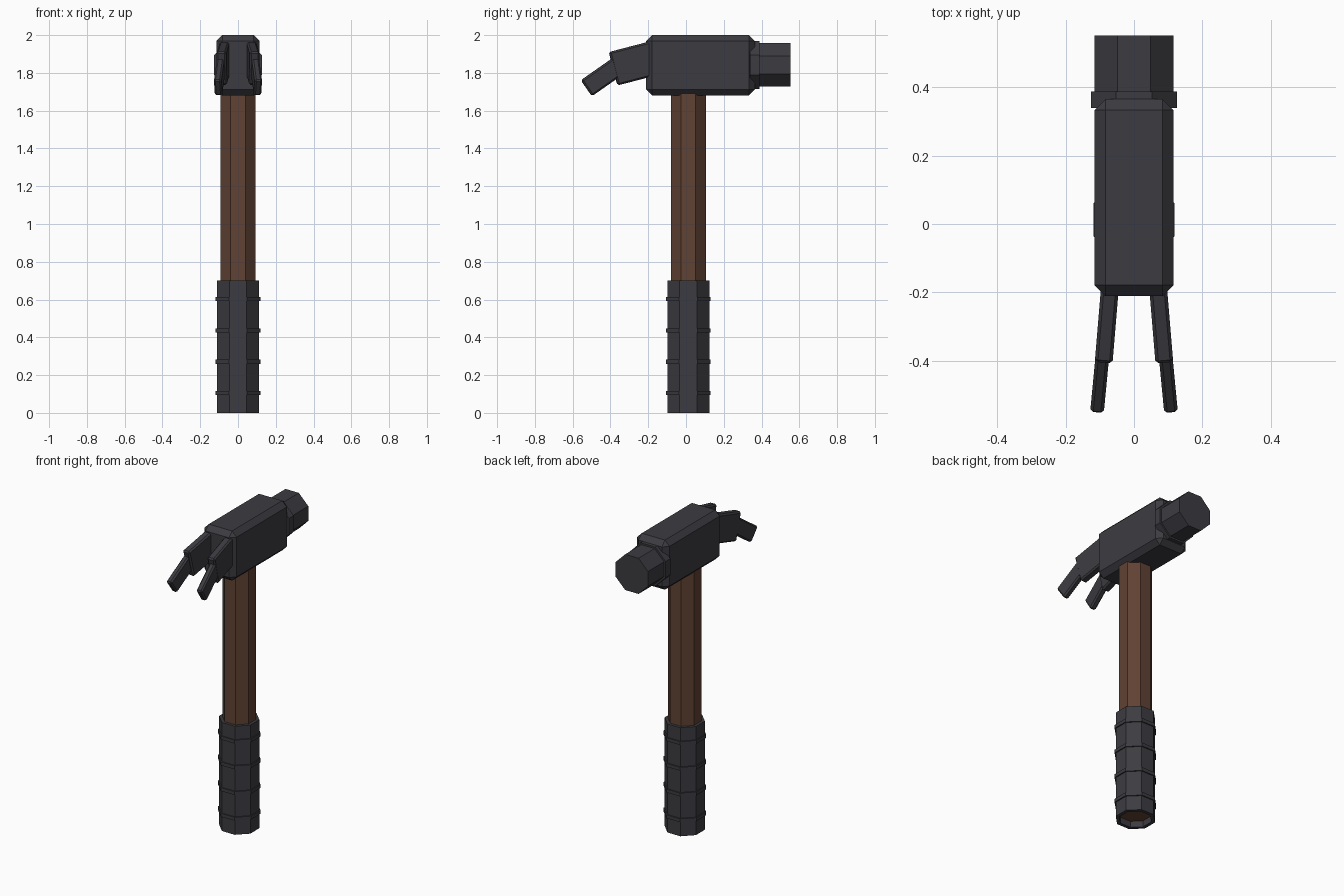
import bpy, bmesh, math
from mathutils import Vector, Matrix

if "Cube" in bpy.data.objects:
    bpy.data.objects.remove(bpy.data.objects["Cube"], do_unlink=True)


def material(name, rgb):
    m = bpy.data.materials.new(name)
    m.use_nodes = True
    m.diffuse_color = (*rgb, 1)
    bsdf = m.node_tree.nodes["Principled BSDF"]
    bsdf.inputs["Base Color"].default_value = (*rgb, 1)
    bsdf.inputs["Roughness"].default_value = 0.8
    return m


DARK = material("dark grey", (0.045, 0.044, 0.053))
WOOD = material("brown wood", (0.117, 0.054, 0.033))


def finish(bm, name, mat, matrix=None, bevel=0):
    bmesh.ops.recalc_face_normals(bm, faces=bm.faces)
    mesh = bpy.data.meshes.new(name)
    bm.to_mesh(mesh)
    bm.free()
    mesh.materials.append(mat)
    ob = bpy.data.objects.new(name, mesh)
    bpy.context.collection.objects.link(ob)
    if matrix:
        ob.matrix_world = matrix
    if bevel:
        mod = ob.modifiers.new("chamfer", "BEVEL")
        mod.width = bevel
        mod.segments = 1
    return ob


def octagon(name, mat, profile, matrix, tube=False):
    """Loft flat-sided octagon rings given as (half width, height)."""
    bm = bmesh.new()
    rings = []
    for r, z in profile:
        rc = r / math.cos(math.pi / 8)
        angles = [(i + 0.5) * math.pi / 4 for i in range(8)]
        rings.append([bm.verts.new((rc * math.cos(a), rc * math.sin(a), z)) for a in angles])
    pairs = list(zip(rings, rings[1:]))
    if tube:
        pairs.append((rings[-1], rings[0]))
    else:
        bm.faces.new(rings[0])
        bm.faces.new(rings[-1])
    for a, b in pairs:
        for i in range(8):
            j = (i + 1) % 8
            bm.faces.new((a[i], a[j], b[j], b[i]))
    return finish(bm, name, mat, matrix)


def box(name, mat, size, matrix, bevel):
    bm = bmesh.new()
    bmesh.ops.create_cube(bm, size=1)
    bmesh.ops.scale(bm, vec=size, verts=bm.verts)
    return finish(bm, name, mat, matrix, bevel)


# Shaft, with its lower end recessed inside the open grip
shaft_axis = Matrix.Translation((0, 0.0125, 0))
octagon("handle", WOOD, [(0.093, 0.04), (0.093, 1.75)], shaft_axis)
octagon("grip", DARK, [(0.111, 0), (0.111, 0.7), (0.09, 0.7), (0.09, 0)], shaft_axis, tube=True)
for n in range(4):
    z = 0.105 + n * 0.166
    octagon(f"grip_band_{n + 1}", DARK,
            [(0.118, z - 0.011), (0.118, z + 0.011), (0.1, z + 0.011), (0.1, z - 0.011)],
            shaft_axis, tube=True)

# Chamfered head block
box("head", DARK, (0.23, 0.576, 0.32), Matrix.Translation((0, 0.077, 1.84)), 0.032)

# Collar and striking face, lying along y
head_axis = Matrix.Translation((0, 0, 1.842)) @ Matrix.Rotation(-math.pi / 2, 4, "X")
octagon("collar", DARK, [(0.126, 0.34), (0.126, 0.388)], head_axis)
octagon("striking_face", DARK, [(0.115, 0.37), (0.115, 0.552)], head_axis)


# Two splayed claws, each of two bent segments
def claw_segment(name, start, end, width, depth):
    start, end = Vector(start), Vector(end)
    along = (end - start).normalized()
    side = along.cross(Vector((0, 0, 1))).normalized()
    up = side.cross(along)
    matrix = Matrix((side, along, up)).transposed().to_4x4()
    matrix.translation = (start + end) / 2
    box(name, DARK, (width, (end - start).length, depth), matrix, 0.009)


for label, s in (("left", 1), ("right", -1)):
    claw_segment(f"claw_base_{label}", (s * 0.065, -0.12, 1.891), (s * 0.087, -0.385, 1.822), 0.052, 0.182)
    claw_segment(f"claw_tip_{label}", (s * 0.089, -0.35, 1.843), (s * 0.106, -0.527, 1.719), 0.04, 0.102)
